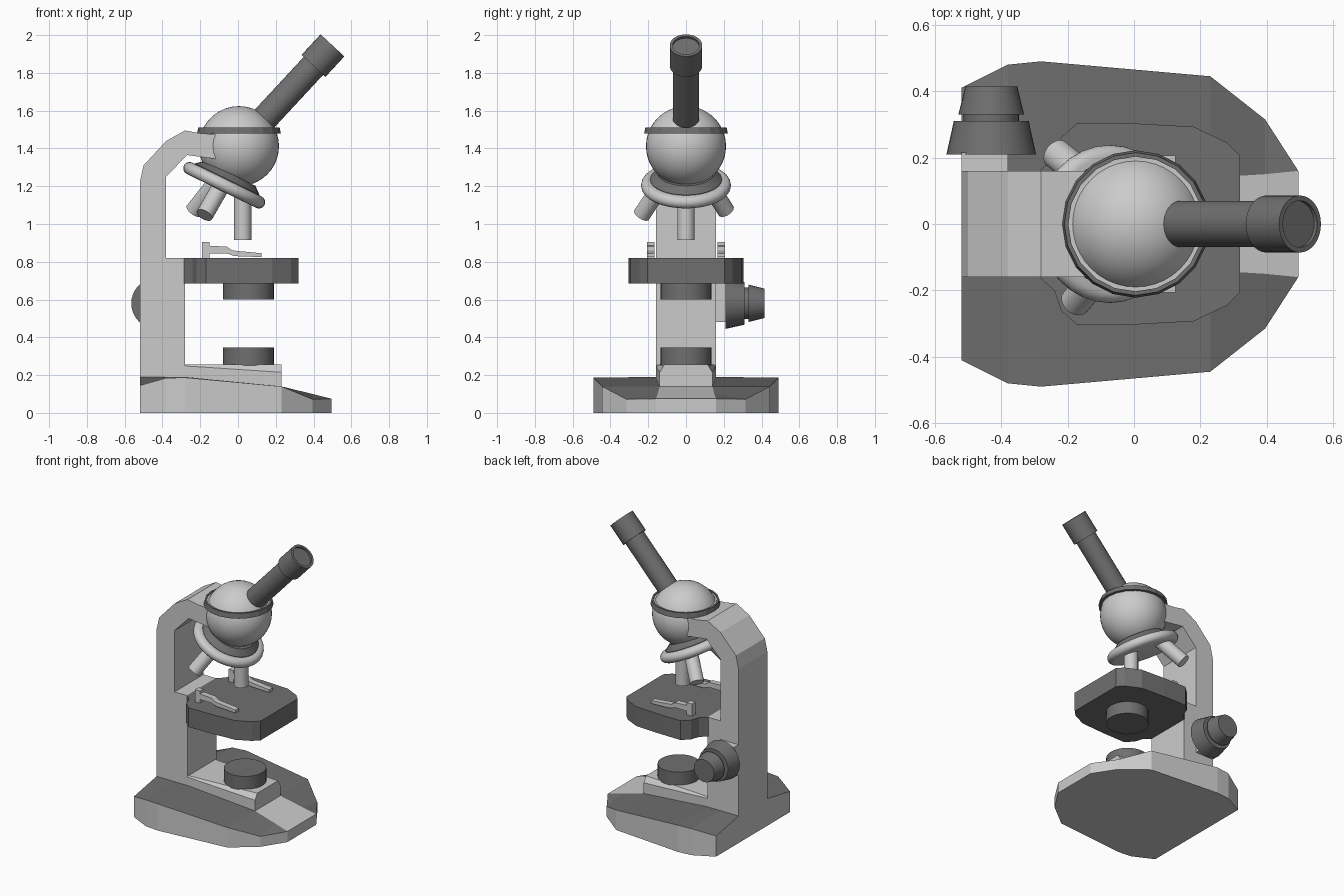
import bpy, bmesh, math
from mathutils import Vector

if "Cube" in bpy.data.objects:
    bpy.data.objects.remove(bpy.data.objects["Cube"])

dark = bpy.data.materials.new("dark_grey")
dark.diffuse_color = (0.16, 0.16, 0.16, 1)
dark.use_nodes = True
dark.node_tree.nodes["Principled BSDF"].inputs["Base Color"].default_value = dark.diffuse_color
light = bpy.data.materials.new("light_grey")
light.diffuse_color = (0.8, 0.8, 0.8, 1)
light.use_nodes = True
light.node_tree.nodes["Principled BSDF"].inputs["Base Color"].default_value = light.diffuse_color


def finish(name, bm, mat=light, smooth=False):
    bmesh.ops.remove_doubles(bm, verts=bm.verts, dist=1e-5)
    bmesh.ops.recalc_face_normals(bm, faces=bm.faces)
    mesh = bpy.data.meshes.new(name)
    bm.to_mesh(mesh)
    bm.free()
    mesh.materials.append(mat)
    ob = bpy.data.objects.new(name, mesh)
    bpy.context.collection.objects.link(ob)
    if smooth:
        bpy.ops.object.select_all(action='DESELECT')
        ob.select_set(True)
        bpy.context.view_layer.objects.active = ob
        bpy.ops.object.shade_smooth_by_angle(angle=math.radians(35))
    return ob


def prism(name, points, offset, mat=light):
    """Extrude a closed outline of 3D points along an offset."""
    bm = bmesh.new()
    face = bm.faces.new([bm.verts.new(p) for p in points])
    out = bmesh.ops.extrude_face_region(bm, geom=[face])
    bmesh.ops.translate(bm, vec=offset,
                        verts=[v for v in out["geom"] if isinstance(v, bmesh.types.BMVert)])
    return finish(name, bm, mat)


def lathe(name, profile, origin=(0, 0, 0), axis=(0, 0, 1), mat=dark, sides=32, smooth=True):
    """Spin a (radius, distance along axis) profile around an axis."""
    bm = bmesh.new()
    rot = Vector((0, 0, 1)).rotation_difference(Vector(axis).normalized())
    rings = []
    for i in range(sides):
        a = 2 * math.pi * i / sides
        rings.append([bm.verts.new(rot @ Vector((r * math.cos(a), r * math.sin(a), h)) + Vector(origin))
                      for r, h in profile])
    for i in range(sides):
        a, b = rings[i], rings[(i + 1) % sides]
        for j in range(len(profile) - 1):
            bm.faces.new((a[j], b[j], b[j + 1], a[j + 1]))
    bmesh.ops.dissolve_degenerate(bm, dist=1e-6, edges=bm.edges)
    return finish(name, bm, mat, smooth)


def mirrored(half):
    return half + [(x, -y) for x, y in reversed(half)]


# Base: stations of (x, outer y, outer z, inner y, inner z)
stations = [(-.52, .41, .145, .16, .19), (-.38, .48, .185, .16, .19), (-.28, .49, .187, .16, .19),
            (.23, .445, .14, .14, .14), (.395, .315, .072, .15, .10), (.495, .16, .075, .16, .075)]
bm = bmesh.new()
rows = []
for x, yo, zo, yi, zi in stations:
    rows.append([bm.verts.new(p) for p in ((x, -yo, 0), (x, -yo, zo), (x, -yi, zi),
                                           (x, yi, zi), (x, yo, zo), (x, yo, 0))])
for k, (a, b) in enumerate(zip(rows, rows[1:])):
    for j in range(6):
        n = (j + 1) % 6
        f = bm.faces.new((a[j], a[n], b[n], b[j]))
        f.material_index = 1 if j in (1, 3) else 0
bm.faces.new(rows[0])
bm.faces.new(rows[-1])
base = finish("base", bm)
base.data.materials.append(dark)

# Lamp housing: chamfered block on the base
bm = bmesh.new()
ends = [[bm.verts.new((x, y, z)) for y, z in ((-w, .1), (-w, zs), (-t, .255), (t, .255), (w, zs), (w, .1))]
        for x, w, zs, t in ((-.30, .16, .25, .15), (.23, .14, .215, .115))]
for j in range(6):
    n = (j + 1) % 6
    bm.faces.new((ends[0][j], ends[0][n], ends[1][n], ends[1][j]))
for e in ends:
    bm.faces.new(e)
finish("lamp_housing", bm)

# Curved arm
arm = [(-.52, .1), (-.52, 1.22), (-.50, 1.31), (-.38, 1.44), (-.28, 1.495), (-.20, 1.48), (-.12, 1.475),
       (-.12, 1.345), (-.27, 1.365), (-.38, 1.25), (-.38, .82), (-.28, .82), (-.28, .1)]
prism("arm", [(x, -.16, z) for x, z in arm], (0, .32, 0))

# Stage
stage = mirrored([(-.285, .16), (-.24, .20), (-.22, .26), (-.17, .305), (0, .303), (.18, .293), (.28, .245), (.32, .205)])
prism("stage", [(x, y, .685) for x, y in stage], (0, 0, .135), dark)

# Specimen clips
clip = [(-.19, .82), (-.15, .82), (-.15, .845), (-.06, .845), (-.02, .83), (.125, .825),
        (.125, .845), (-.03, .86), (-.06, .88), (-.15, .885), (-.15, .905), (-.19, .905)]
for side, y in (("front", -.207), ("back", .167)):
    prism(side + "_clip", [(x, y, z) for x, z in clip], (0, .04, 0))

# Condenser and lamp
for name, z0, z1 in (("condenser", .60, .69), ("lamp", .25, .345)):
    lathe(name, [(0, z0), (.135, z0), (.135, z1), (0, z1)], (.055, 0, 0))

# Head: ball, seam ring and light shelf inside the ring
head = Vector((.005, 0, 1.412))
R = .212
lathe("head_ball", [(R * math.sin(math.pi * i / 20), -R * math.cos(math.pi * i / 20)) for i in range(21)],
      head, mat=light, sides=40)
lathe("head_ring", [(.222, 1.478), (.215, 1.512), (.203, 1.512), (.203, 1.478), (.222, 1.478)],
      (.005, 0, 0), sides=20, smooth=False)
lathe("head_shelf", [(0, 1.482), (.204, 1.482), (.204, 1.506), (0, 1.506)], (.005, 0, 0), mat=light,
      sides=20, smooth=False)

# Eyepiece tube with recessed lens
lathe("eyepiece", [(0, .1), (.07, .1), (.07, .58), (.086, .58), (.086, .728), (.07, .728), (.07, .715), (0, .715)],
      head, (.68, 0, .733))

# Tilted rotating nosepiece
nose, tilt = (-.073, 0, 1.205), (.44, 0, .9)
rim = [(.205 + .033 * math.cos(a), .033 * math.sin(a))
       for a in [math.radians(d) for d in range(-90, 91, 18)]]
lathe("nosepiece", [(0, -.033)] + rim + [(0, .033)], nose, tilt, light)
lathe("nosepiece_neck", [(0, .02), (.19, .02), (.19, .036), (.15, .07), (0, .07)], nose, tilt)

# Objectives fan out from one point inside the head
for name, d, reach in (("main_objective", (0, 0, -1), .485),
                       ("front_objective", (-.43, -.50, -.75), .47),
                       ("back_objective", (-.55, .45, -.70), .47)):
    lathe(name, [(0, .2), (.046, .2), (.046, reach), (0, reach)], (.025, 0, 1.4), d, light, sides=24)

# Focus knob and its bracket
prism("knob_bracket", [(-.52, .15, .48), (-.38, .15, .48), (-.38, .15, .69), (-.52, .15, .69)], (0, .065, 0))
lathe("focus_knob", [(0, .21), (.135, .21), (.113, .31), (.083, .31), (.083, .33), (.099, .33), (.078, .415), (0, .415)],
      (-.43, 0, .58), (0, 1, 0))
